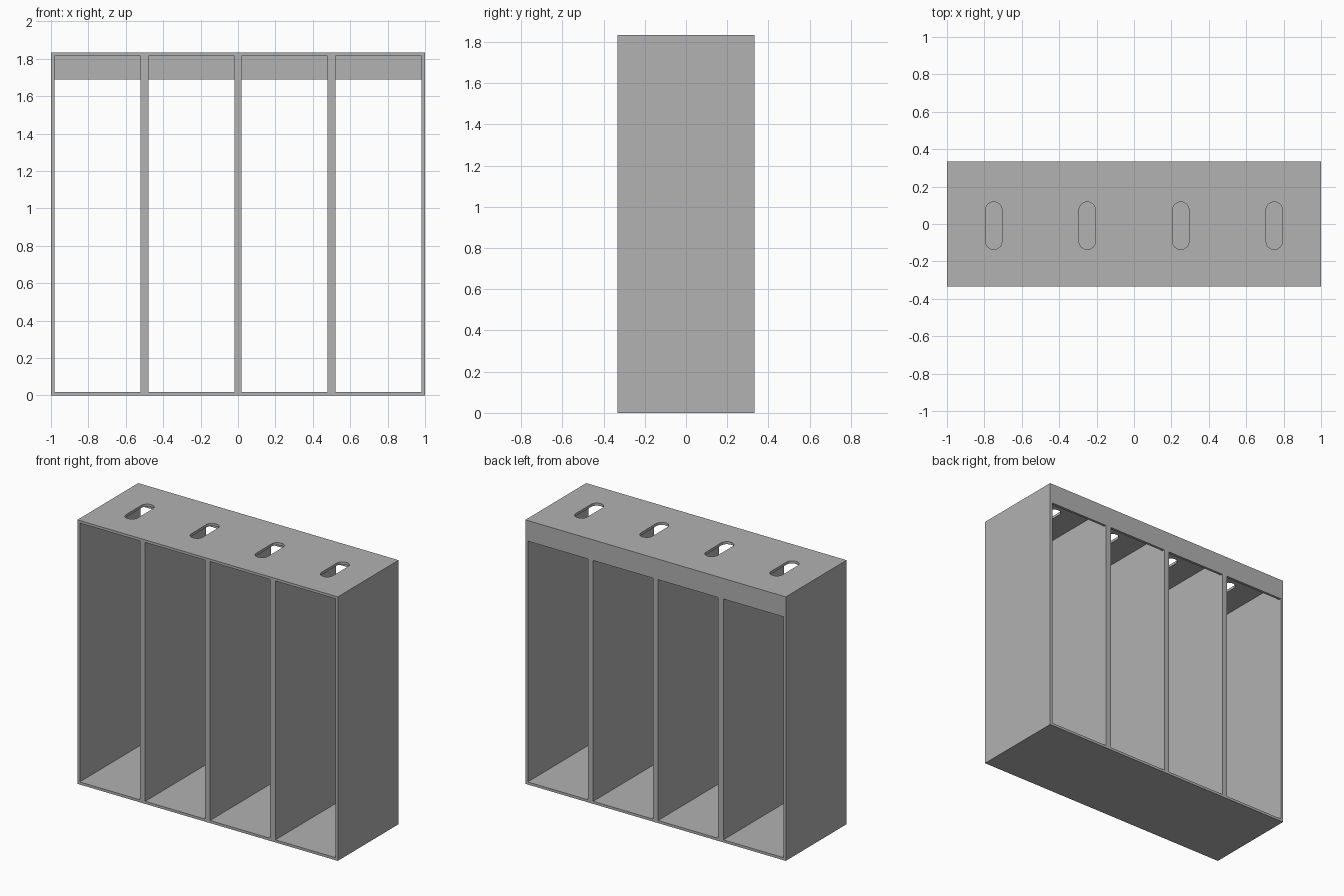
import bpy
import bmesh
from math import cos, sin, pi
from mathutils import Vector

if "Cube" in bpy.data.objects:
    bpy.data.objects.remove(bpy.data.objects["Cube"], do_unlink=True)

WIDTH, DEPTH, HEIGHT = 2.0, 0.667, 1.833
WALL = 0.018
RAIL_BOTTOM = 1.69
BACK = DEPTH / 2
BAYS = [(-0.982, -0.521), (-0.479, -0.019), (0.019, 0.479), (0.521, 0.982)]
SLOT_XS = [-0.75, -0.25, 0.25, 0.75]
SLOT_RADIUS, SLOT_HALF, SLOT_Y = 0.044, 0.083, -0.009

grey = bpy.data.materials.new("light grey")
grey.use_nodes = True
grey.diffuse_color = (0.445, 0.445, 0.445, 1)
grey.node_tree.nodes["Principled BSDF"].inputs["Base Color"].default_value = grey.diffuse_color


def prism(bm, points, offset):
    """Extrude a closed outline along an offset."""
    face = bm.faces.new([bm.verts.new(p) for p in points])
    result = bmesh.ops.extrude_face_region(bm, geom=[face], use_keep_orig=True)
    verts = [g for g in result["geom"] if isinstance(g, bmesh.types.BMVert)]
    bmesh.ops.translate(bm, verts=verts, vec=Vector(offset))


def finish(bm, name):
    bmesh.ops.recalc_face_normals(bm, faces=bm.faces[:])
    mesh = bpy.data.meshes.new(name)
    bm.to_mesh(mesh)
    bm.free()
    mesh.materials.append(grey)
    obj = bpy.data.objects.new(name, mesh)
    bpy.context.collection.objects.link(obj)
    return obj


# Solid block for the cabinet
bm = bmesh.new()
base = [(sx * WIDTH / 2, sy * BACK, 0) for sx, sy in [(-1, -1), (1, -1), (1, 1), (-1, 1)]]
prism(bm, base, (0, 0, HEIGHT))
cabinet = finish(bm, "cabinet_frame")

# Open bays, stepped to leave a rail along the upper back
bm = bmesh.new()
top, inner = HEIGHT - WALL, BACK - WALL
profile = [(-1, WALL), (1, WALL), (1, RAIL_BOTTOM), (inner, RAIL_BOTTOM), (inner, top), (-1, top)]
for left, right in BAYS:
    prism(bm, [(left, y, z) for y, z in profile], (right - left, 0, 0))
bay_cutter = finish(bm, "bay_cutter")

# Rounded slots through the top panel
bm = bmesh.new()
steps = 12
for x in SLOT_XS:
    outline = []
    for end in (0, 1):
        cy = SLOT_Y + (SLOT_HALF if end == 0 else -SLOT_HALF)
        for i in range(steps + 1):
            a = pi * (end + i / steps)
            outline.append((x + SLOT_RADIUS * cos(a), cy + SLOT_RADIUS * sin(a), top - 0.05))
    prism(bm, outline, (0, 0, 0.2))
slot_cutter = finish(bm, "slot_cutter")

# Cut the openings and bake the result
for cutter in (bay_cutter, slot_cutter):
    cutter.hide_render = True
    cut = cabinet.modifiers.new(cutter.name, "BOOLEAN")
    cut.operation = "DIFFERENCE"
    cut.solver = "EXACT"
    cut.object = cutter
bpy.context.view_layer.update()
depsgraph = bpy.context.evaluated_depsgraph_get()
baked = bpy.data.meshes.new_from_object(cabinet.evaluated_get(depsgraph))
cabinet.modifiers.clear()
cabinet.data = baked
for cutter in (bay_cutter, slot_cutter):
    bpy.data.objects.remove(cutter, do_unlink=True)
